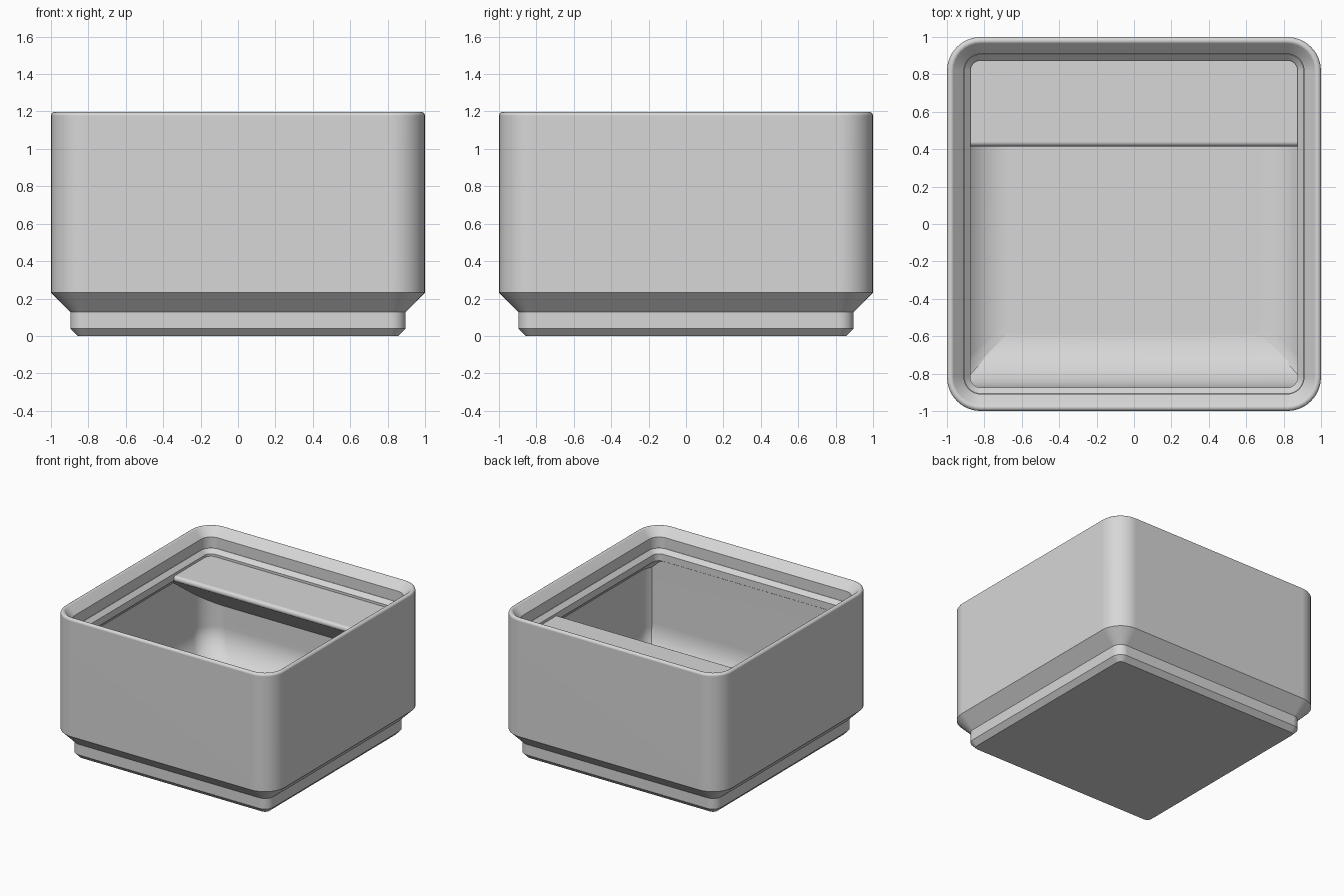
import bpy, bmesh, math

if "Cube" in bpy.data.objects:
    bpy.data.objects.remove(bpy.data.objects["Cube"])

WALL = 0.952        # half width of the cavity
FLOOR = 0.11        # cavity floor height
FILLET = 0.28       # rounding between side walls and floor
SCOOP = 0.31        # rounding of the front finger scoop
SCOOP_Y = -0.877    # inner face of the thickened front wall
LIP = 0.875         # half width of the opening

grey = bpy.data.materials.new("light grey")
grey.diffuse_color = (0.68, 0.68, 0.68, 1)
grey.use_nodes = True
grey.node_tree.nodes["Principled BSDF"].inputs["Base Color"].default_value = grey.diffuse_color


def activate(obj):
    bpy.ops.object.select_all(action='DESELECT')
    obj.select_set(True)
    bpy.context.view_layer.objects.active = obj


def finish(bm, name):
    bmesh.ops.recalc_face_normals(bm, faces=bm.faces)
    mesh = bpy.data.meshes.new(name)
    bm.to_mesh(mesh)
    bm.free()
    mesh.materials.append(grey)
    obj = bpy.data.objects.new(name, mesh)
    bpy.context.collection.objects.link(obj)
    return obj


def arc(cy, cz, r, start, end, n):
    return [(cy + r * math.cos(math.radians(start + (end - start) * i / n)),
             cz + r * math.sin(math.radians(start + (end - start) * i / n)))
            for i in range(n + 1)]


def rounded_square(half, z, r, steps=8):
    c = half - r
    pts = []
    for k, (sx, sy) in enumerate(((1, 1), (-1, 1), (-1, -1), (1, -1))):
        for i in range(steps + 1):
            a = math.pi / 2 * (k + i / steps)
            pts.append((sx * c + r * math.cos(a), sy * c + r * math.sin(a), z))
    return pts


def loft(name, profile):
    bm = bmesh.new()
    rings = [[bm.verts.new(p) for p in rounded_square(*ring)] for ring in profile]
    n = len(rings[0])
    for a, b in zip(rings, rings[1:]):
        for i in range(n):
            j = (i + 1) % n
            bm.faces.new((a[i], a[j], b[j], b[i]))
    bm.faces.new(rings[0])
    bm.faces.new(rings[-1])
    return finish(bm, name)


def extrude_x(name, profile, half):
    bm = bmesh.new()
    left, right = [[bm.verts.new((x, y, z)) for y, z in profile] for x in (-half, half)]
    n = len(profile)
    for i in range(n):
        j = (i + 1) % n
        bm.faces.new((left[i], left[j], right[j], right[i]))
    bm.faces.new(left)
    bm.faces.new(right)
    return finish(bm, name)


def subtract(target, tool):
    mod = target.modifiers.new("cut", 'BOOLEAN')
    mod.operation = 'DIFFERENCE'
    mod.solver = 'EXACT'
    mod.object = tool
    activate(target)
    bpy.ops.object.modifier_apply(modifier=mod.name)
    bpy.data.objects.remove(tool)


def concentric(points):
    return [(h, z, 0.181 - (1 - h)) for h, z in points]


# body: stepped foot, outer wall, rounded rim and upper part of the lip
foot = [(0.858, 0), (0.896, 0.04), (0.896, 0.127), (1.0, 0.231)]
rim = arc(0.98, 1.177, 0.02, 0, 135, 6)
bin_body = loft("bin_body", concentric(foot + rim + [(0.909, 1.134), (0.909, 1.046)]))

# cavity: lower lip, side walls and rounded floor
lip = concentric([(0.907, 1.08), (0.907, 1.044), (LIP, 1.012), (LIP, 0.955)])
walls = [(h, z, 0.17) for h, z in
         [(WALL, 0.955 - (WALL - LIP))]
         + arc(WALL - FILLET, FLOOR + FILLET, FILLET, 0, -90, 12)]
cavity = loft("cavity", lip + walls)

# finger scoop: thickened front wall curving into the floor
curve = arc(SCOOP_Y + SCOOP, FLOOR - 0.001 + SCOOP, SCOOP, 180, 270, 14)
scoop = extrude_x("front_scoop",
                  [(-0.99, 0.985), (SCOOP_Y, 0.985)] + curve
                  + [(SCOOP_Y + SCOOP, FLOOR - 0.05), (-0.99, FLOOR - 0.05)], 1.0)

# label shelf: flat top, rounded nose, sloped underside
nose = arc(0.440, 0.967, 0.025, 90, 234, 8)
y0, z0 = nose[-1]
drop = (0.99 - y0) * math.tan(math.radians(36))
shelf = extrude_x("label_shelf", [(0.99, 0.992)] + nose + [(0.99, z0 - drop)], 1.0)

# leave the scoop and shelf standing, then hollow the body
subtract(cavity, scoop)
subtract(cavity, shelf)
subtract(bin_body, cavity)
activate(bin_body)
bpy.ops.object.shade_smooth_by_angle(angle=math.radians(30))
flat = bin_body.modifiers.new("flat_faces", 'WEIGHTED_NORMAL')
flat.keep_sharp = True
